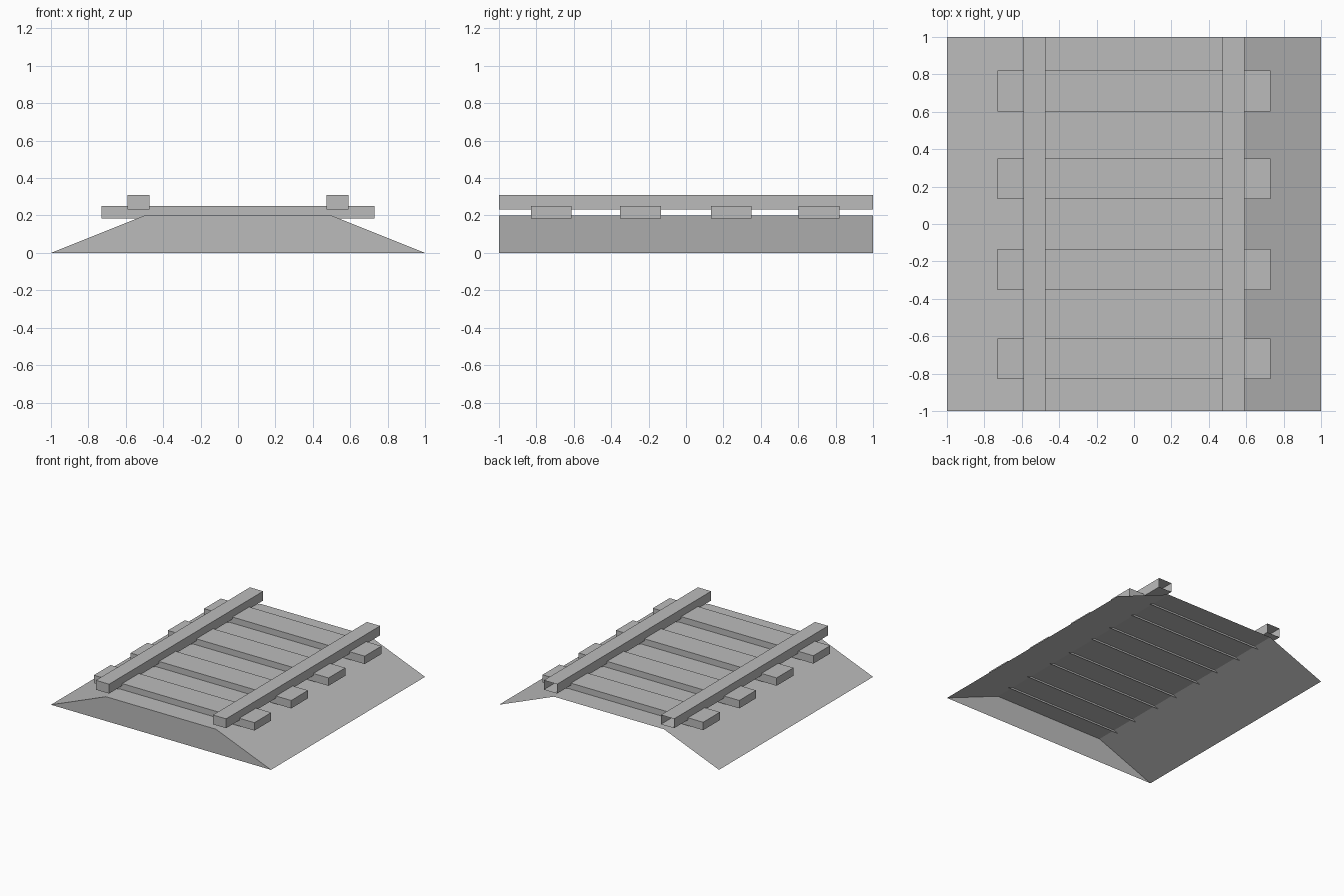
import bpy
import bmesh

cube = bpy.data.objects.get("Cube")
if cube:
    bpy.data.objects.remove(cube, do_unlink=True)

grey = bpy.data.materials.new("plain grey")
grey.use_nodes = True
colour = (0.5, 0.5, 0.5, 1)
grey.diffuse_color = colour
grey.node_tree.nodes["Principled BSDF"].inputs["Base Color"].default_value = colour


def extrude_profile(name, profile, front, back, open_back=False, open_bottom=False):
    """Extrude an x-z profile along y, optionally leaving the back or bottom open."""
    bm = bmesh.new()
    cap = bm.faces.new([bm.verts.new((x, front, z)) for x, z in profile])
    new = bmesh.ops.extrude_face_region(bm, geom=[cap], use_keep_orig=True)["geom"]
    verts = [v for v in new if isinstance(v, bmesh.types.BMVert)]
    bmesh.ops.translate(bm, vec=(0, back - front, 0), verts=verts)
    bmesh.ops.recalc_face_normals(bm, faces=bm.faces[:])
    bm.normal_update()
    unwanted = [f for f in bm.faces
                if (open_back and f.normal.y > 0.9) or (open_bottom and f.normal.z < -0.9)]
    bmesh.ops.delete(bm, geom=unwanted, context="FACES")
    mesh = bpy.data.meshes.new(name)
    bm.to_mesh(mesh)
    bm.free()
    mesh.materials.append(grey)
    obj = bpy.data.objects.new(name, mesh)
    bpy.context.collection.objects.link(obj)
    return obj


def rectangle(left, right, bottom, top):
    return [(left, bottom), (right, bottom), (right, top), (left, top)]


# Sloped gravel bed, an open shell with a front end
extrude_profile("track_bed", [(-1, 0), (1, 0), (0.5, 0.2), (-0.5, 0.2)],
                -1, 1, open_back=True, open_bottom=True)

# Sleepers sunk slightly into the bed
for number, y in enumerate((-0.72, -0.243, 0.242, 0.711), 1):
    extrude_profile(f"sleeper_{number}", rectangle(-0.73, 0.73, 0.185, 0.25),
                    y - 0.109, y + 0.109, open_bottom=True)

# Hollow rails, open at the back
for name, x in (("right_rail", -0.532), ("left_rail", 0.532)):
    extrude_profile(name, rectangle(x - 0.06, x + 0.06, 0.233, 0.31),
                    -1, 1, open_back=True)
